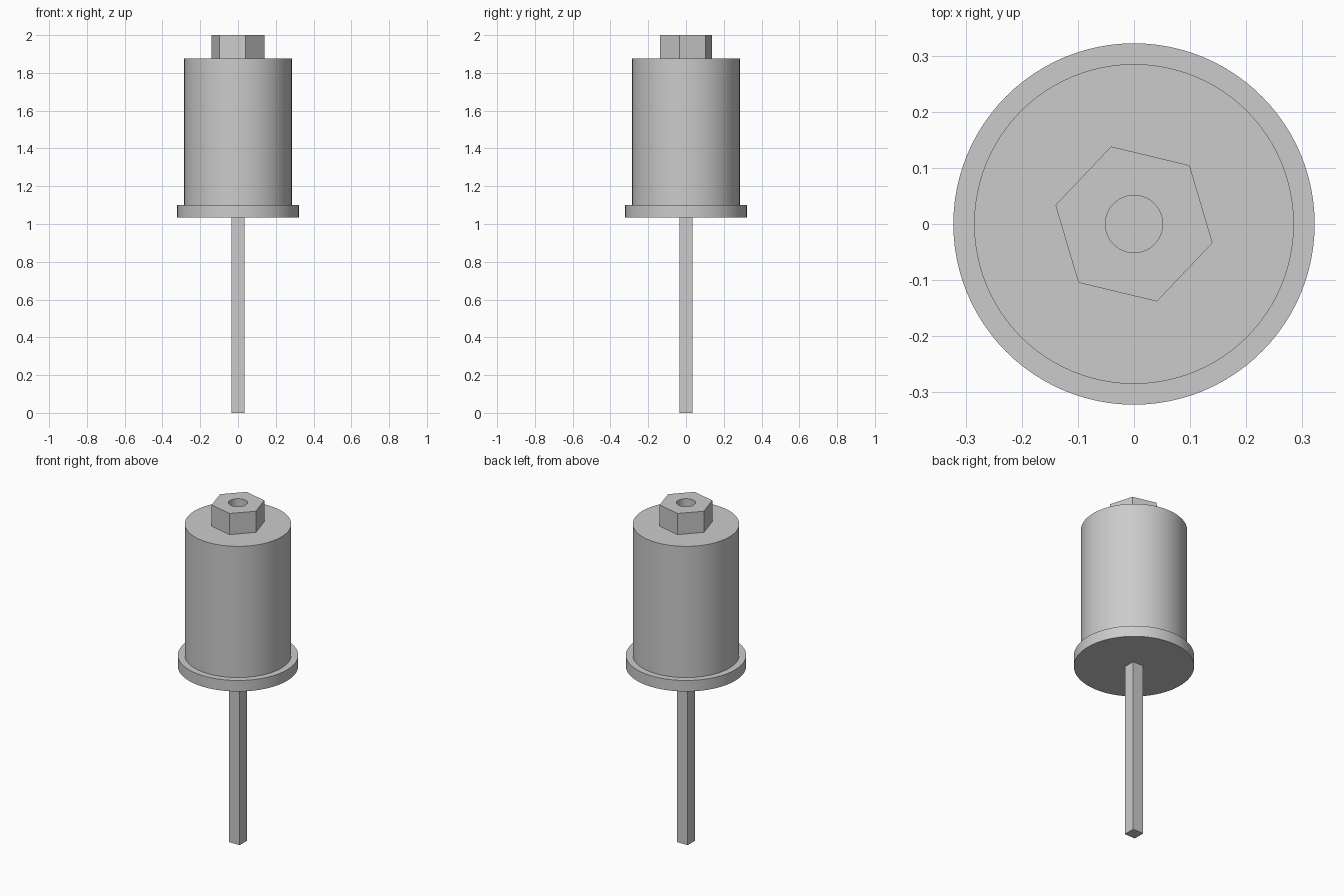
import bpy, bmesh, math

old = bpy.data.objects.get("Cube")
if old:
    bpy.data.objects.remove(old, do_unlink=True)

GREY = (0.6, 0.6, 0.6, 1.0)
metal = bpy.data.materials.new("plain_grey")
metal.use_nodes = True
metal.diffuse_color = GREY
metal.node_tree.nodes["Principled BSDF"].inputs["Base Color"].default_value = GREY


def ring(bm, radius, sides, z, turn=0.0):
    """Closed loop of edges around the z axis."""
    verts = []
    for i in range(sides):
        a = math.radians(turn) + math.tau * i / sides
        verts.append(bm.verts.new((radius * math.cos(a), radius * math.sin(a), z)))
    return [bm.edges.new((verts[i], verts[(i + 1) % sides])) for i in range(sides)]


def prism(name, z0, z1, radius, sides, turn=0.0, bore=None):
    """Upright prism, with an optional round bore running through it."""
    bm = bmesh.new()
    edges = ring(bm, radius, sides, z0, turn)
    if bore:
        edges += ring(bm, bore, 48, z0)
        bmesh.ops.triangle_fill(bm, edges=edges, use_beauty=True)
    else:
        bmesh.ops.contextual_create(bm, geom=edges)
    out = bmesh.ops.extrude_face_region(bm, geom=bm.faces[:], use_keep_orig=True)
    top = [g for g in out["geom"] if isinstance(g, bmesh.types.BMVert)]
    bmesh.ops.translate(bm, verts=top, vec=(0, 0, z1 - z0))
    bmesh.ops.recalc_face_normals(bm, faces=bm.faces[:])
    mesh = bpy.data.meshes.new(name)
    bm.to_mesh(mesh)
    bm.free()
    mesh.materials.append(metal)
    obj = bpy.data.objects.new(name, mesh)
    bpy.context.collection.objects.link(obj)
    bpy.ops.object.select_all(action="DESELECT")
    obj.select_set(True)
    bpy.context.view_layer.objects.active = obj
    bpy.ops.object.shade_smooth_by_angle(angle=math.radians(30))
    return obj


# Square shaft, wide flange, round body and bored hexagonal head
prism("square_shaft", 0.0, 1.04, 0.035 * math.sqrt(2), 4, turn=45)
prism("flange", 1.035, 1.10, 0.322, 96)
prism("body", 1.10, 1.875, 0.285, 96)
prism("hex_head", 1.875, 2.0, 0.144, 6, turn=-13.5, bore=0.051)
